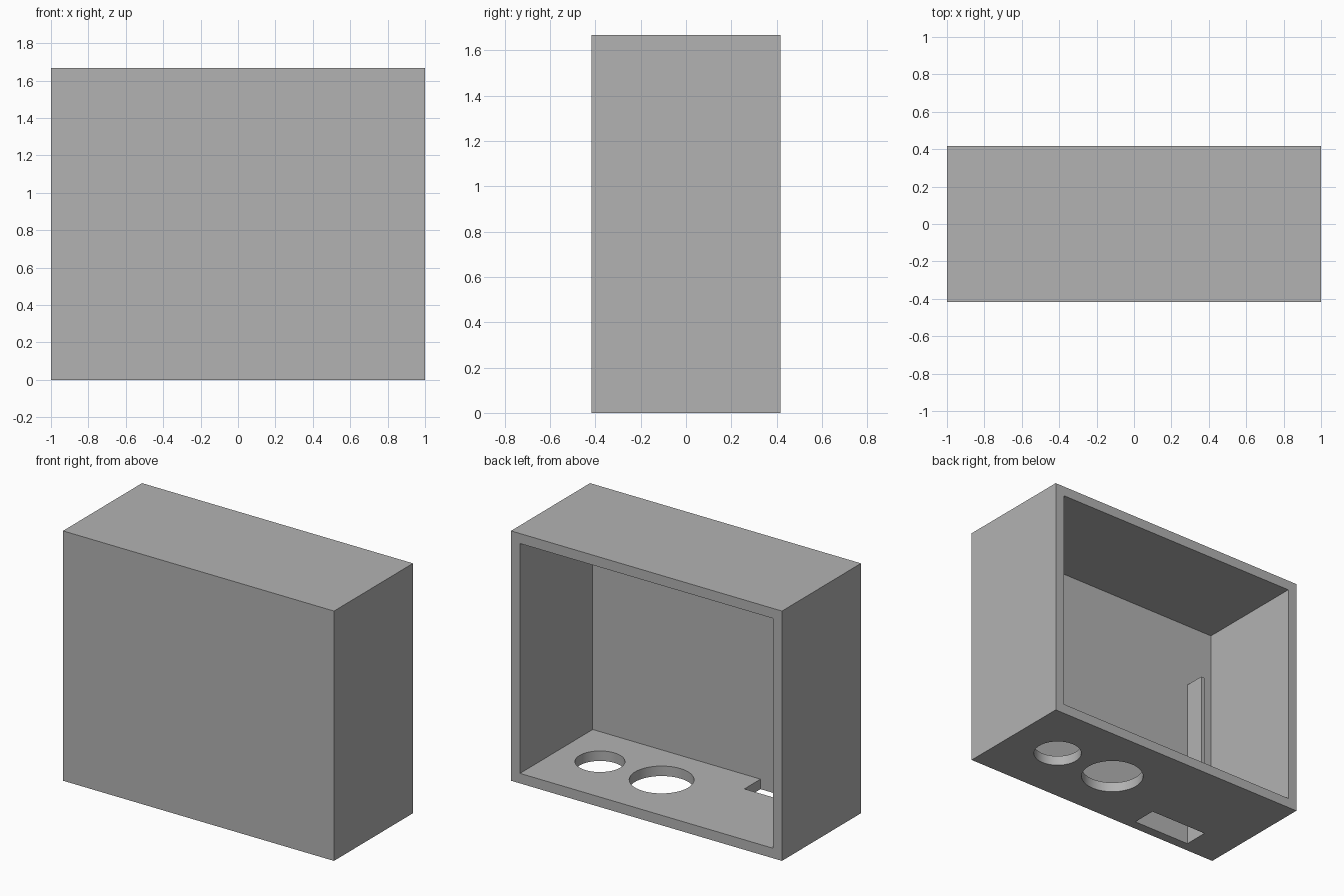
import bpy

if "Cube" in bpy.data.objects:
    bpy.data.objects.remove(bpy.data.objects["Cube"], do_unlink=True)

W, D, H, T = 2.0, 0.8333, 1.6667, 0.0667   # outer size and wall thickness
INNER_FRONT = -D / 2 + T

grey = bpy.data.materials.new("plain_grey")
grey.use_nodes = True
colour = (0.45, 0.45, 0.45, 1)
grey.diffuse_color = colour
grey.node_tree.nodes["Principled BSDF"].inputs["Base Color"].default_value = colour


def box(name, x, y, z):
    """Box from (min, max) ranges along each axis."""
    centre = [(a + b) / 2 for a, b in (x, y, z)]
    bpy.ops.mesh.primitive_cube_add(size=1, location=centre)
    ob = bpy.context.object
    ob.name = name
    ob.scale = [b - a for a, b in (x, y, z)]
    bpy.ops.object.transform_apply(location=True, rotation=False, scale=True)
    ob.data.materials.append(grey)
    return ob


def round_cutter(name, x, radius):
    bpy.ops.mesh.primitive_cylinder_add(vertices=64, radius=radius, depth=4 * T,
                                        location=(x, 0, 0))
    ob = bpy.context.object
    ob.name = name
    ob.data.materials.append(grey)
    return ob


def cut(target, cutter):
    cutter.hide_render = True
    mod = target.modifiers.new("cut", 'BOOLEAN')
    mod.operation = 'DIFFERENCE'
    mod.solver = 'EXACT'
    mod.object = cutter
    bpy.context.view_layer.objects.active = target
    bpy.ops.object.modifier_apply(modifier=mod.name)
    bpy.data.objects.remove(cutter, do_unlink=True)


# Housing, open at the back
housing = box("housing", (-W / 2, W / 2), (-D / 2, D / 2), (0, H))
cut(housing, box("cavity_cutter", (-W / 2 + T, W / 2 - T),
                 (INNER_FRONT, D), (T, H - T)))

# Two round holes and a rectangular slot through the floor
cut(housing, round_cutter("small_hole_cutter", 0.635, 0.151))
cut(housing, round_cutter("large_hole_cutter", 0.18, 0.196))
SLOT_END = -0.737
cut(housing, box("slot_cutter", (SLOT_END, -0.305),
                 (INNER_FRONT, INNER_FRONT + 0.17), (-T, T * 1.5)))

bpy.ops.object.select_all(action='DESELECT')
housing.select_set(True)
bpy.context.view_layer.objects.active = housing
bpy.ops.object.shade_smooth_by_angle(angle=0.5)

# Thin upright rib on the inside of the front wall, flush with the slot end
box("inner_rib", (SLOT_END - 0.028, SLOT_END),
    (INNER_FRONT, INNER_FRONT + 0.138), (T, 1.167))
